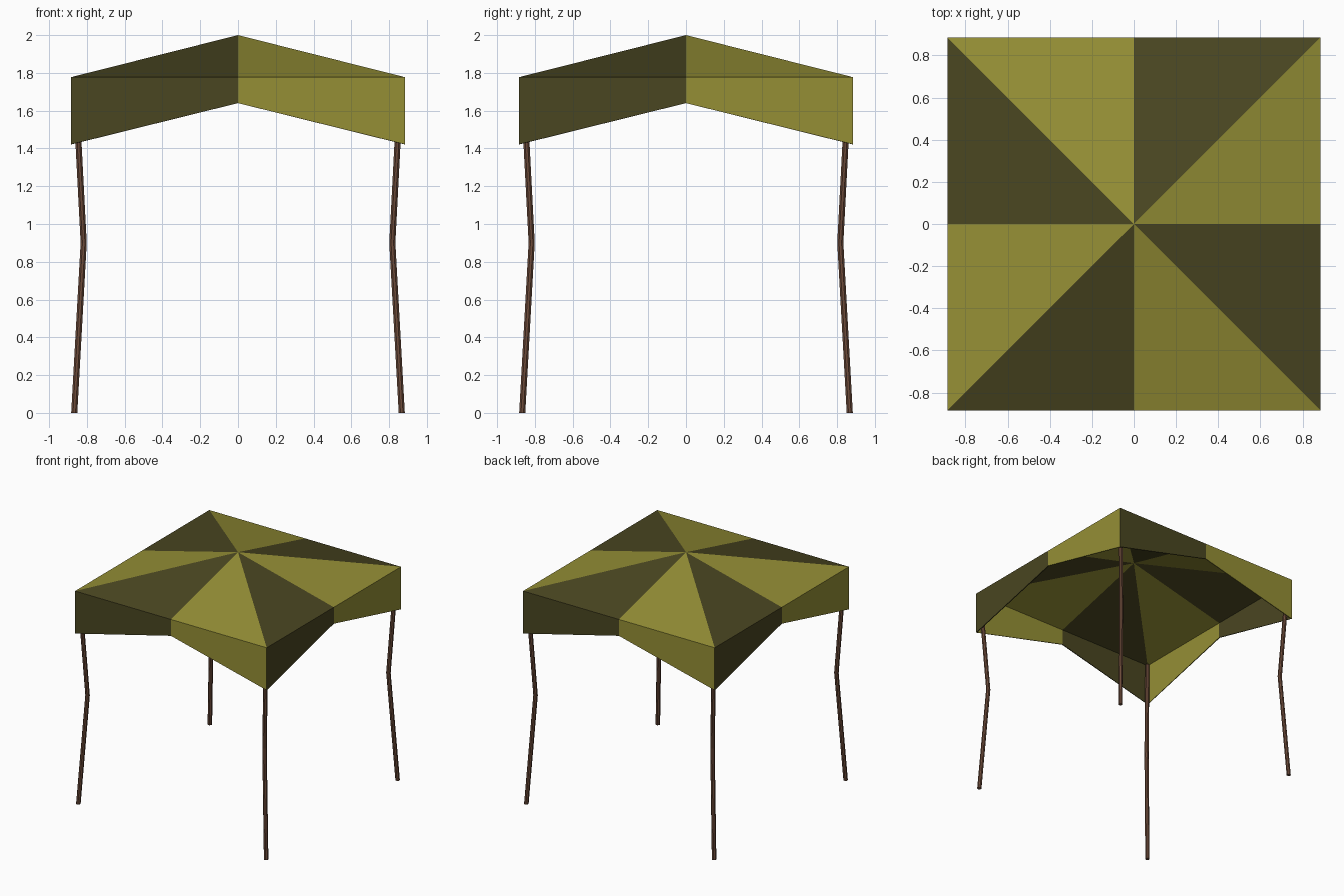
import bpy, bmesh
from math import cos, sin, pi
from mathutils import Vector

if "Cube" in bpy.data.objects:
    bpy.data.objects.remove(bpy.data.objects["Cube"])

HALF, EAVE, PEAK = 0.885, 1.777, 2.0
LOW, HIGH = 1.422, 1.64          # valance hem at corners / at side middles


def material(name, color):
    m = bpy.data.materials.new(name)
    m.diffuse_color = (*color, 1)
    m.use_nodes = True
    m.node_tree.nodes["Principled BSDF"].inputs["Base Color"].default_value = m.diffuse_color
    return m


def make_object(name, bm, mats):
    bmesh.ops.recalc_face_normals(bm, faces=bm.faces)
    me = bpy.data.meshes.new(name)
    bm.to_mesh(me)
    bm.free()
    for m in mats:
        me.materials.append(m)
    ob = bpy.data.objects.new(name, me)
    bpy.context.collection.objects.link(ob)
    return ob


light = material("light_olive_cloth", (0.30, 0.275, 0.036))
dark = material("dark_olive_cloth", (0.068, 0.061, 0.015))
wood = material("brown_pole", (0.15, 0.07, 0.042))

# Canopy: eight alternating roof panels, each with a hanging valance
ring = [(1, 0), (1, 1), (0, 1), (-1, 1), (-1, 0), (-1, -1), (0, -1), (1, -1)]
bm = bmesh.new()
peak = bm.verts.new((0, 0, PEAK))
eave = [bm.verts.new((x * HALF, y * HALF, EAVE)) for x, y in ring]
hem = [bm.verts.new((x * HALF, y * HALF, LOW if x * y else HIGH)) for x, y in ring]
for i in range(8):
    j = (i + 1) % 8
    for verts in ((peak, eave[i], eave[j]), (eave[j], eave[i], hem[i], hem[j])):
        bm.faces.new(verts).material_index = i % 2
canopy = make_object("canopy", bm, (light, dark))
# open shell: make sure the roof faces outward before thickening
if canopy.data.polygons[0].normal.z < 0:
    canopy.data.flip_normals()
cloth = canopy.modifiers.new("cloth_thickness", "SOLIDIFY")
cloth.thickness = 0.008
cloth.offset = -1

# Legs: thin poles bent inward at the knee, one per corner
PATH = [(0.867, 0.0), (0.817, 0.9), (0.862, 1.765)]   # diagonal offset, height
SIDES, RADIUS = 8, 0.0175


def leg(name, sx, sy):
    bm = bmesh.new()
    rings = []
    for d, z in PATH:
        rings.append([bm.verts.new(Vector((sx * d, sy * d, z)) + RADIUS * Vector(
            (cos((k + .5) * 2 * pi / SIDES), sin((k + .5) * 2 * pi / SIDES), 0)))
            for k in range(SIDES)])
    for a, b in zip(rings, rings[1:]):
        for k in range(SIDES):
            n = (k + 1) % SIDES
            bm.faces.new((a[k], a[n], b[n], b[k]))
    bm.faces.new(rings[0])
    bm.faces.new(rings[-1])
    make_object(name, bm, (wood,))


for sx, side in ((-1, "left"), (1, "right")):
    for sy, end in ((-1, "front"), (1, "back")):
        leg(f"{end}_{side}_leg", sx, sy)
